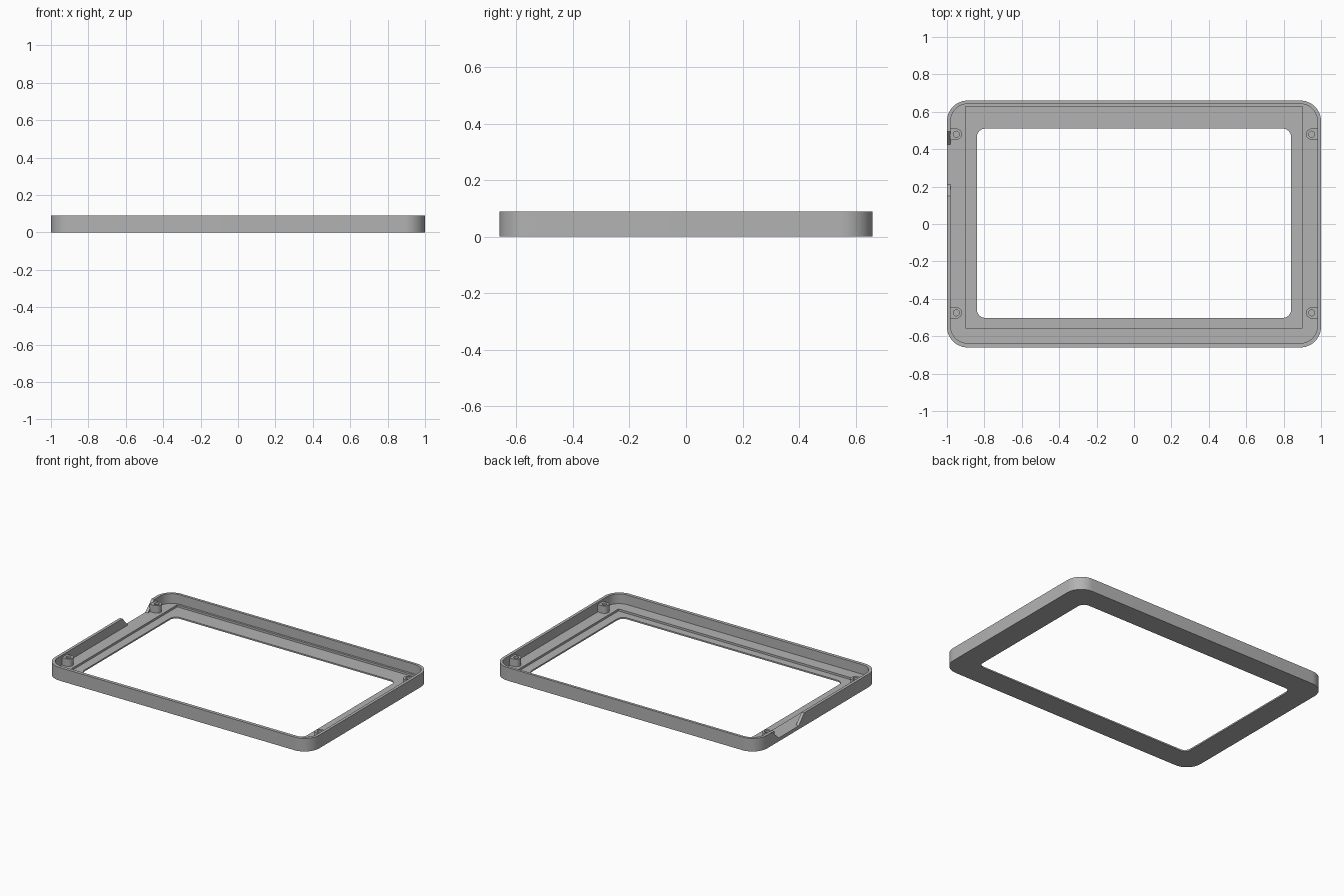
import bpy, bmesh, math

cube = bpy.data.objects.get("Cube")
if cube:
    bpy.data.objects.remove(cube, do_unlink=True)

grey = bpy.data.materials.new("plain grey")
grey.use_nodes = True
colour = (0.45, 0.45, 0.45, 1)
grey.diffuse_color = colour
grey.node_tree.nodes["Principled BSDF"].inputs["Base Color"].default_value = colour


def prism(name, outline, low, high, axis="z"):
    """Extrude a 2D outline along z, or along x for a (y, z) outline."""
    bm = bmesh.new()
    place = (lambda a, b, c: (a, b, c)) if axis == "z" else (lambda a, b, c: (c, a, b))
    rings = [[bm.verts.new(place(a, b, c)) for a, b in outline] for c in (low, high)]
    count = len(outline)
    bm.faces.new(rings[0][::-1])
    bm.faces.new(rings[1])
    for i in range(count):
        j = (i + 1) % count
        bm.faces.new((rings[0][i], rings[0][j], rings[1][j], rings[1][i]))
    bmesh.ops.recalc_face_normals(bm, faces=bm.faces[:])
    mesh = bpy.data.meshes.new(name)
    bm.to_mesh(mesh)
    bm.free()
    mesh.materials.append(grey)
    obj = bpy.data.objects.new(name, mesh)
    bpy.context.collection.objects.link(obj)
    return obj


def arc(cx, cy, radius, start, end, steps):
    angles = [math.radians(start + (end - start) * i / steps) for i in range(steps + 1)]
    return [(cx + radius * math.cos(t), cy + radius * math.sin(t)) for t in angles]


def rounded(x, front, back, radius, steps=12):
    """Rounded rectangle, symmetric in x."""
    points = []
    corners = [(x, back), (-x, back), (-x, front), (x, front)]
    for k, (cx, cy) in enumerate(corners):
        cx -= math.copysign(radius, cx)
        cy -= math.copysign(radius, cy)
        points += arc(cx, cy, radius, k * 90, k * 90 + 90, steps)
    return points


def cut(target, cutter):
    """Subtract the cutter from the target and discard the cutter."""
    cutter.hide_render = True
    mod = target.modifiers.new("cut", "BOOLEAN")
    mod.operation = "DIFFERENCE"
    mod.solver = "EXACT"
    mod.object = cutter
    bpy.context.view_layer.objects.active = target
    bpy.ops.object.modifier_apply(modifier=mod.name)
    bpy.data.objects.remove(cutter, do_unlink=True)


HEIGHT, FLOOR, LEDGE, BOSS_TOP = 0.09, 0.024, 0.01, 0.075

# Bezel: outer shell with cavity, stepped panel seat and window opening
bezel = prism("bezel_frame", rounded(1, -0.66, 0.66, 0.11), 0, HEIGHT)
cut(bezel, prism("cavity", rounded(0.98, -0.637, 0.642, 0.09), FLOOR, 0.2))
seat = [(-0.9, -0.555), (0.9, -0.555), (0.9, 0.628), (-0.9, 0.628)]
cut(bezel, prism("panel_seat", seat, LEDGE, 0.2))
cut(bezel, prism("window", rounded(0.84, -0.502, 0.51, 0.045), -0.1, 0.2))

# Sloped notch in the right-hand wall, flush with the floor
notch = [(0.21, FLOOR), (0.425, FLOOR), (0.495, HEIGHT), (0.495, 0.2),
         (0.15, 0.2), (0.15, HEIGHT)]
cut(bezel, prism("notch", notch, -1.1, -0.97, "x"))

# Screw bosses: rounded inward, joined to the side walls
parts = [bezel]
for side, side_name in ((1, "left"), (-1, "right")):
    for y, end_name in ((-0.475, "front"), (0.48, "back")):
        outline = [(0.985, y + 0.03)] + arc(0.95, y, 0.03, 90, 270, 12) + [(0.985, y - 0.03)]
        outline = [(side * a, b) for a, b in outline]
        boss = prism(f"screw_boss_{end_name}_{side_name}", outline, FLOOR - 0.004, BOSS_TOP)
        hole = arc(side * 0.95, y, 0.016, 0, 345, 23)
        cut(boss, prism("screw_hole", hole, FLOOR + 0.001, 0.2))
        parts.append(boss)

# Smooth rounded corners, crisp edges
bpy.ops.object.select_all(action="DESELECT")
for part in parts:
    part.select_set(True)
bpy.context.view_layer.objects.active = bezel
bpy.ops.object.shade_smooth_by_angle(angle=math.radians(30))
